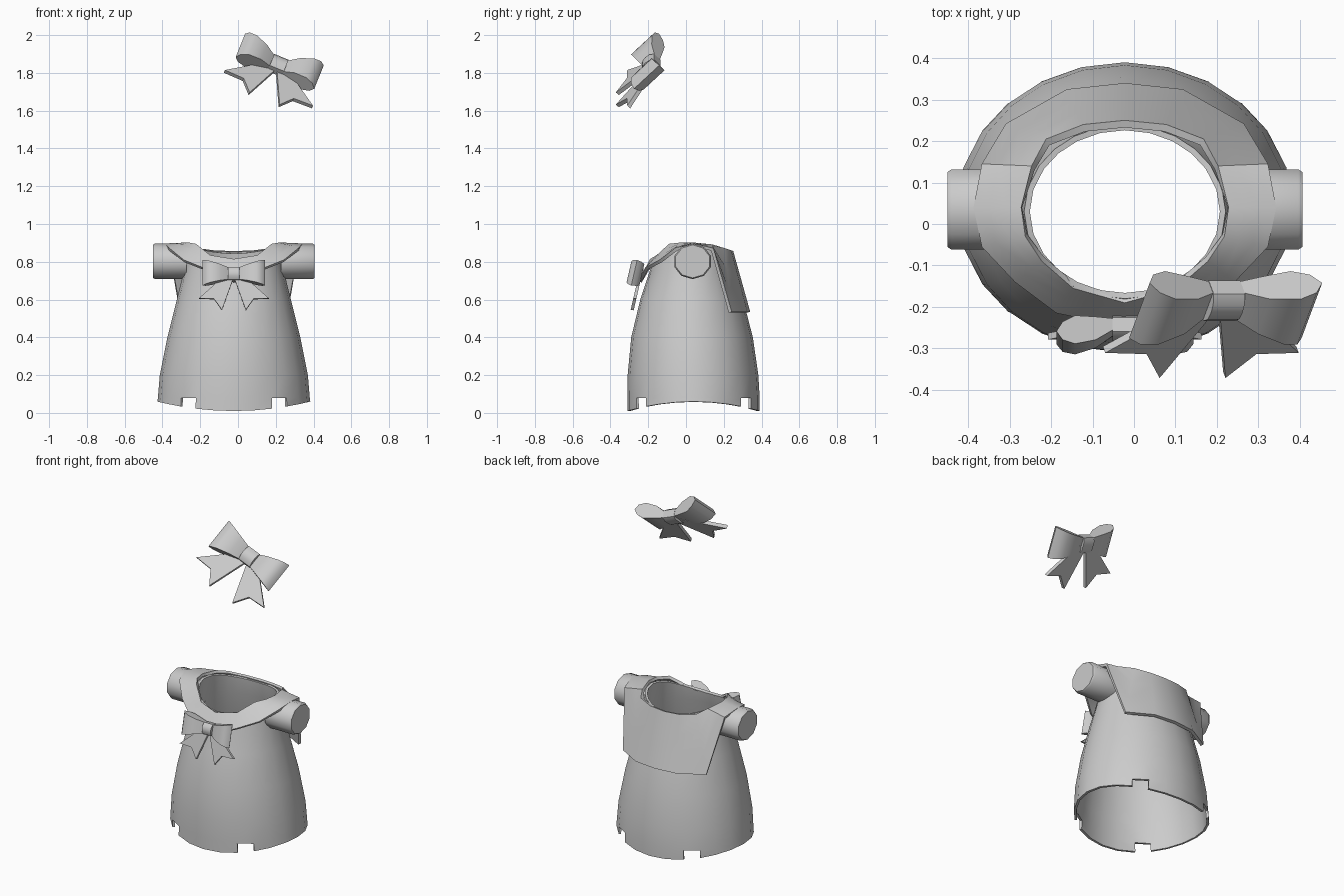
import bpy, bmesh, math
from mathutils import Matrix, Vector

if "Cube" in bpy.data.objects:
    bpy.data.objects.remove(bpy.data.objects["Cube"])

CX = -0.022  # centre line of the garment

grey = bpy.data.materials.new("grey_cloth")
grey.diffuse_color = (0.6, 0.6, 0.6, 1)
grey.use_nodes = True
grey.node_tree.nodes["Principled BSDF"].inputs["Base Color"].default_value = grey.diffuse_color


def make(name, verts, faces, angle=35, thick=0.0, matrix=None):
    """Mesh object with grey material, optional wall thickness, smooth by angle."""
    me = bpy.data.meshes.new(name)
    me.from_pydata([tuple(v) for v in verts], [], faces)
    me.materials.append(grey)
    ob = bpy.data.objects.new(name, me)
    bpy.context.collection.objects.link(ob)
    if matrix is not None:
        me.transform(matrix)
    bpy.ops.object.select_all(action='DESELECT')
    ob.select_set(True)
    bpy.context.view_layer.objects.active = ob
    if thick:
        mod = ob.modifiers.new("wall", 'SOLIDIFY')
        mod.thickness = thick
        mod.offset = -1
        bpy.ops.object.modifier_apply(modifier=mod.name)
    bpy.ops.object.shade_smooth_by_angle(angle=math.radians(angle))
    return ob


def ring_faces(n, rows, skip=lambda i, j: False):
    return [(j * n + i, j * n + (i + 1) % n, (j + 1) * n + (i + 1) % n, (j + 1) * n + i)
            for j in range(rows - 1) for i in range(n) if not skip(i, j)]


# Dress body: open shell with a wavy hem and four notches
quarter = [0, 16, 32, 46, 60, 75]
angles = (quarter + [90] + [180 - a for a in quarter[:0:-1]])
angles += [a + 180 for a in angles]
n = len(angles)
profile = [  # z, half width, half depth, centre y
    (None, 0.405, 0.35, 0.04), (0.08, 0.402, 0.35, 0.04), (0.2, 0.392, 0.346, 0.037),
    (0.4, 0.352, 0.322, 0.032), (0.6, 0.302, 0.272, 0.03), (0.75, 0.265, 0.222, 0.03),
    ("neck", 0.243, 0.21, 0.03)]
verts = []
for z, rx, ry, cy in profile:
    for a in angles:
        c, s = math.cos(math.radians(a)), math.sin(math.radians(a))
        if z is None:
            h = 0.01 + 0.05 * c * c
        elif z == "neck":
            h = 0.885 * c * c + (0.845 if s > 0 else 0.815) * s * s
        else:
            h = z
        verts.append((CX + rx * c, cy + ry * s, h))


def notch(i, j):
    mid = (angles[i] + (angles[(i + 1) % n] or 360)) / 2 % 180
    return j == 0 and 46 < min(mid, 180 - mid) < 60


make("dress_body", verts, ring_faces(n, len(profile), notch), thick=0.014)

# Sailor collar: neck edge to outer edge, from back centre round to front centre
half = [
    ((0, .25, .857), (0, .34, .535)),
    ((.10, .24, .86), (.14, .325, .535)),
    ((.19, .205, .872), (.287, .242, .535)),
    ((.225, .14, .892), (.345, .145, .872)),
    ((.25, .04, .902), (.365, .04, .897)),
    ((.24, -.03, .902), (.345, -.055, .875)),
    ((.20, -.09, .895), (.265, -.14, .81)),
    ((.125, -.155, .835), (.165, -.215, .77)),
    ((0, -.19, .815), (0, -.25, .70))]
loop = half + [tuple((-x, y, z) for x, y, z in p) for p in half[-2:0:-1]]
verts = []
for t in (0, 0.33, 0.67, 1):
    for a, b in loop:
        verts.append(Vector(a).lerp(Vector(b), t) + Vector((CX, 0, 0)))
make("sailor_collar", verts, ring_faces(len(loop), 4), thick=0.018)

# Short sleeves: capped ten-sided tubes with a small end bevel
for side, label in ((-1, "left"), (1, "right")):
    verts, k = [], 10
    for x, r in ((0.25, 1), (0.418, 1), (0.428, 0.93)):
        for i in range(k):
            a = side * (i + 0.5) * math.tau / k
            verts.append((CX + side * x, 0.035 + 0.102 * r * math.cos(a),
                          0.802 + 0.094 * r * math.sin(a)))
    make(label + "_sleeve", verts, ring_faces(k, 3) + [tuple(range(2 * k, 3 * k))], 40)


def bow(prefix, matrix):
    """Ribbon bow: two loops, two swallow-cut tails and a knot."""
    plan = [(.02, -.012), (.07, -.045), (.12, -.058), (.15, -.05), (.165, -.03),
            (.15, -.005), (.12, .012), (.07, .012), (.02, .01)]
    tail = [(.005, -.03), (.063, -.195), (.105, -.135), (.185, -.132), (.04, .0)]
    for side, label in ((-1, "left"), (1, "right")):
        # loop
        pts = [(side * x, y, .03 + (x - .02) * .27) for x, y in plan][::side]
        k = len(pts)
        verts = [(x, y, -h) for x, y, h in pts] + [(x, y, h) for x, y, h in pts]
        caps = [tuple(range(k - 1, -1, -1)), tuple(range(k, 2 * k))]
        make(prefix + "_" + label + "_loop", verts, ring_faces(k, 2) + caps, 50, matrix=matrix)
        # tail
        pts = [(side * x, z) for x, z in tail][::side]
        k = len(pts)
        verts = [(x, y, z) for y in (.012, -.004) for x, z in pts]
        caps = [tuple(range(k - 1, -1, -1)), tuple(range(k, 2 * k))]
        make(prefix + "_" + label + "_tail", verts, ring_faces(k, 2) + caps, 30, matrix=matrix)
    # knot
    section = [(-.022, -.034), (-.034, -.018), (-.037, 0), (-.034, .018), (-.022, .034),
               (.012, .034), (.02, .018), (.02, -.018), (.012, -.034)]
    k = len(section)
    verts = [(x, y, z) for x in (-.03, .03) for y, z in section[::-1]]
    caps = [tuple(range(k - 1, -1, -1)), tuple(range(k, 2 * k))]
    make(prefix + "_knot", verts, ring_faces(k, 2) + caps, 50, matrix=matrix)


# Bow on the chest, and a larger tilted bow floating above for the head
bow("chest_bow", Matrix.Translation((CX, -.245, .735)) @ Matrix.Rotation(math.radians(-13), 4, 'X'))
bow("head_bow", Matrix.Translation((.21, -.18, 1.835))
    @ Matrix.Rotation(math.radians(22), 4, 'Y')
    @ Matrix.Rotation(math.radians(-45), 4, 'X') @ Matrix.Scale(1.36, 4))

# Consistent outward normals on the closed parts
for ob in bpy.context.collection.objects:
    if "sleeve" in ob.name:
        continue
    bm = bmesh.new()
    bm.from_mesh(ob.data)
    bmesh.ops.recalc_face_normals(bm, faces=bm.faces)
    bm.to_mesh(ob.data)
    bm.free()
